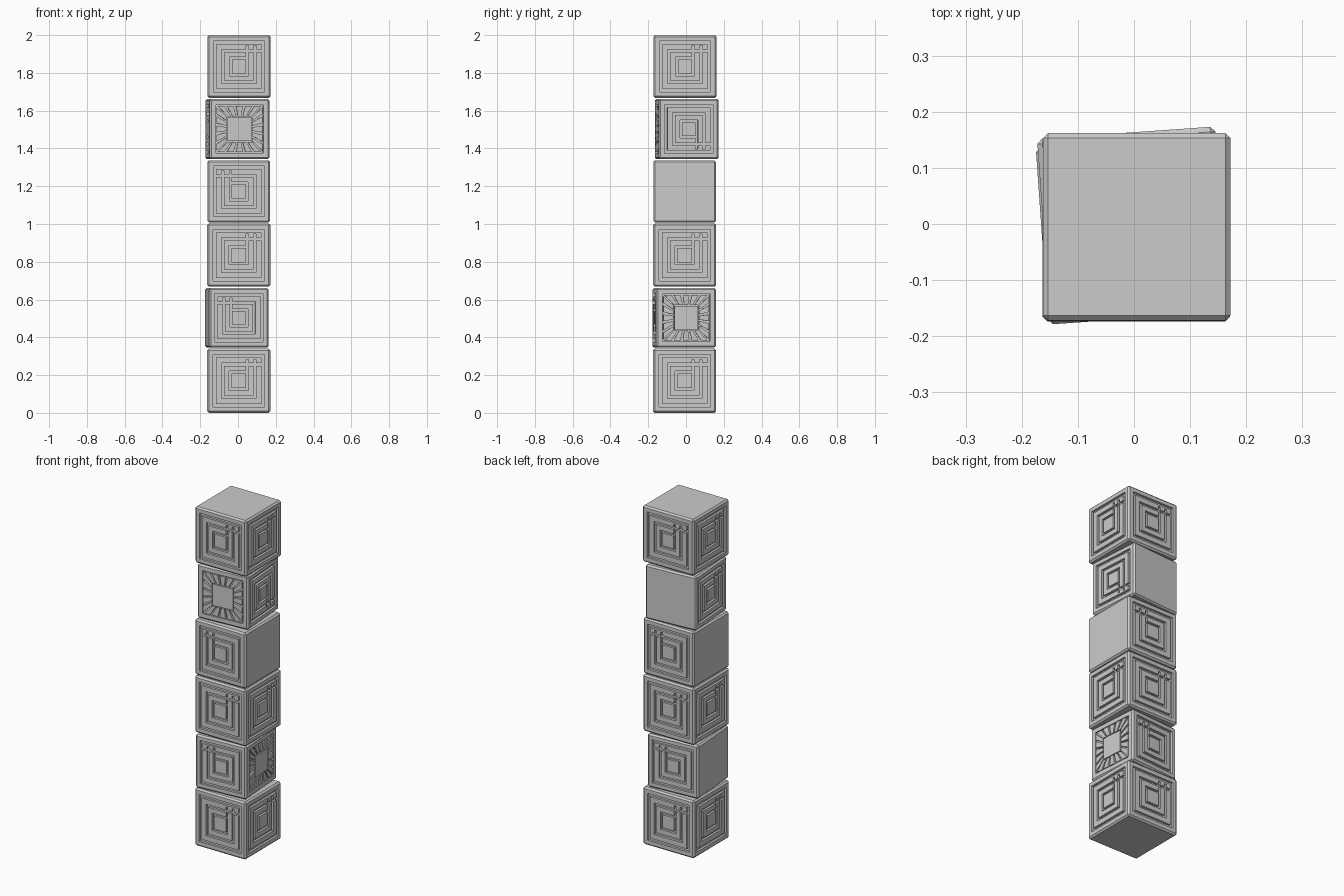
import bpy, bmesh
from math import radians
from mathutils import Matrix, Vector

if "Cube" in bpy.data.objects:
    bpy.data.objects.remove(bpy.data.objects["Cube"])

CHAMFER = 0.009
DEPTH = 0.013


def ring(a, b):
    """Square ring between half sizes a and b, as four rectangles."""
    return [(-b, -b, b, -a), (-b, a, b, b), (-b, -a, -a, a), (a, -a, b, a)]


# Groove rectangles in face units (-1..1): rim groove, two nested squares, corner ticks
FRET = ring(0.76, 0.86) + ring(0.49, 0.58) + ring(0.24, 0.32) + [
    (0.49, 0.49, 0.76, 0.58), (0.49, 0.49, 0.58, 0.70), (0.24, 0.24, 0.32, 0.70)]


def carve(bm, rects, place):
    """Flat panel with rectangular sunken areas and their walls."""
    edge = 1.0
    us = sorted({-edge, edge} | {r[k] for r in rects for k in (0, 2)})
    vs = sorted({-edge, edge} | {r[k] for r in rects for k in (1, 3)})
    nu, nv = len(us) - 1, len(vs) - 1

    def sunk(i, j):
        if not (0 <= i < nu and 0 <= j < nv):
            return 0
        u, v = (us[i] + us[i + 1]) / 2, (vs[j] + vs[j + 1]) / 2
        return int(any(a < u < c and b < v < d for a, b, c, d in rects))

    def quad(pts):
        bm.faces.new([bm.verts.new(place(*p)) for p in pts])

    for i in range(nu):
        for j in range(nv):
            s = sunk(i, j)
            a, b, c, d = us[i], vs[j], us[i + 1], vs[j + 1]
            quad([(a, b, s), (c, b, s), (c, d, s), (a, d, s)])
            if s:
                for di, dj, p, q in ((-1, 0, (a, b), (a, d)), (1, 0, (c, d), (c, b)),
                                     (0, -1, (c, b), (a, b)), (0, 1, (a, d), (c, d))):
                    if not sunk(i + di, j + dj):
                        quad([(*p, 1), (*q, 1), (*q, 0), (*p, 0)])


def rays(bm, place, count=5, inner=0.45, outer=0.81):
    """Raised wedges fanning out round the centre square."""
    for side in range(4):
        for k in range(count):
            t0 = -1 + 2 * (k + 0.14) / count
            t1 = -1 + 2 * (k + 0.86) / count
            pts = [Vector((t0 * inner, -inner)), Vector((t0 * outer, -outer)),
                   Vector((t1 * outer, -outer)), Vector((t1 * inner, -inner))]
            pts = [Matrix.Rotation(radians(90 * side), 2) @ p for p in pts]
            top = [bm.verts.new(place(p.x, p.y, 0)) for p in pts]
            low = [bm.verts.new(place(p.x, p.y, 1)) for p in pts]
            bm.faces.new(top)
            for n in range(4):
                m = (n + 1) % 4
                bm.faces.new([top[n], low[n], low[m], top[m]])


def block(name, x, y, z0, z1, width, angle, sides):
    """sides: front, right, back, left; R/L/D = fret variant, S = rays, - = plain."""
    h, hz = width / 2, (z1 - z0) / 2
    bm = bmesh.new()
    bmesh.ops.create_cube(bm, size=1)
    bmesh.ops.scale(bm, vec=(width, width, 2 * hz), verts=bm.verts)
    bmesh.ops.bevel(bm, geom=bm.edges[:], offset=CHAMFER, segments=1, affect='EDGES')
    bm.normal_update()
    for i, kind in enumerate(sides):
        if kind == '-':
            continue
        turn = Matrix.Rotation(radians(90 * i), 3, 'Z')
        out = turn @ Vector((0, -1, 0))
        bm.normal_update()
        old = [f for f in bm.faces if f.normal.dot(out) > 0.99
               and f.calc_area() > width * hz]
        bmesh.ops.delete(bm, geom=old, context='FACES_ONLY')

        def place(u, v, s):
            return turn @ Vector((u * (h - CHAMFER), -h + s * DEPTH, v * (hz - CHAMFER)))

        if kind == 'S':
            carve(bm, ring(0.42, 0.84), place)
            rays(bm, place)
        else:
            rects = FRET
            if kind == 'L':
                rects = [(-c, b, -a, d) for a, b, c, d in FRET]
            elif kind == 'D':
                rects = [(a, -d, c, -b) for a, b, c, d in FRET]
            carve(bm, rects, place)
    bmesh.ops.remove_doubles(bm, verts=bm.verts, dist=1e-5)
    bmesh.ops.recalc_face_normals(bm, faces=bm.faces)
    mesh = bpy.data.meshes.new(name)
    bm.to_mesh(mesh)
    bm.free()
    ob = bpy.data.objects.new(name, mesh)
    ob.location = (x, y, (z0 + z1) / 2)
    ob.rotation_euler.z = radians(angle)
    bpy.context.collection.objects.link(ob)


# Column of carved blocks from bottom to top
block("block_1_base", 0.004, -0.007, 0.000, 0.340, 0.334, 0, "RRRR")
block("block_2", -0.006, -0.010, 0.346, 0.661, 0.317, 4, "LSL-")
block("block_3", 0.004, -0.007, 0.668, 1.003, 0.334, 0, "RRRR")
block("block_4", 0.004, -0.007, 1.008, 1.337, 0.332, 0, "L-L-")
block("block_5", -0.003, 0.004, 1.343, 1.662, 0.318, 4, "SD-R")
block("block_6_top", 0.005, -0.005, 1.668, 2.000, 0.334, 0, "RRRR")
